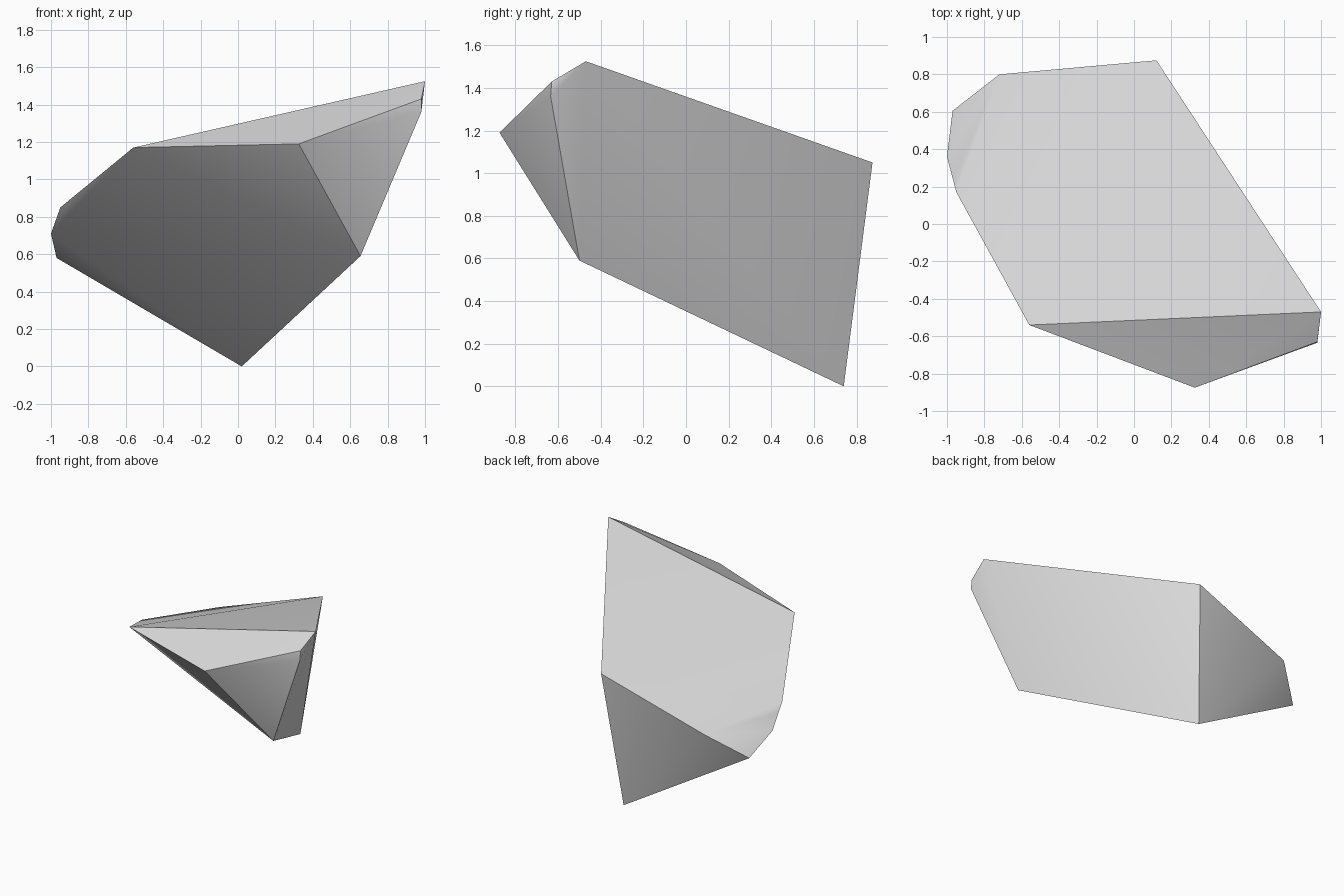
import bpy, bmesh
from math import radians

cube = bpy.data.objects.get("Cube")
if cube:
    bpy.data.objects.remove(cube, do_unlink=True)

# Plain stone material
stone = bpy.data.materials.new("stone_grey")
stone.use_nodes = True
colour = (0.71, 0.71, 0.71, 1.0)
stone.diffuse_color = colour
bsdf = next(n for n in stone.node_tree.nodes if n.type == 'BSDF_PRINCIPLED')
bsdf.inputs["Base Color"].default_value = colour

# Corners of the chipped boulder
top_rim = [(1.0, -0.47, 1.525), (-0.56, -0.54, 1.17), (0.12, 0.875, 1.05),
           (-0.72, 0.80, 0.77)]
front_corners = [(0.325, -0.875, 1.19), (0.655, -0.50, 0.59)]
foot = [(0.02, 0.74, 0.0)]
right_chips = [(-0.97, 0.605, 0.58), (-1.0, 0.36, 0.71), (-0.965, 0.25, 0.80),
               (-0.95, 0.17, 0.85), (-0.90, 0.08, 0.89)]
left_chips = [(0.98, -0.63, 1.43), (0.98, -0.635, 1.36)]

# Wrap the corners in a faceted shell
bm = bmesh.new()
for co in top_rim + front_corners + foot + right_chips + left_chips:
    bm.verts.new(co)
bmesh.ops.convex_hull(bm, input=bm.verts[:])
loose = [v for v in bm.verts if not v.link_faces]
bmesh.ops.delete(bm, geom=loose, context='VERTS')
bmesh.ops.recalc_face_normals(bm, faces=bm.faces[:])

mesh = bpy.data.meshes.new("boulder")
bm.to_mesh(mesh)
bm.free()
mesh.materials.append(stone)
boulder = bpy.data.objects.new("boulder", mesh)
bpy.context.collection.objects.link(boulder)

# Soften shallow facets, keep the main ridges sharp
bpy.ops.object.select_all(action='DESELECT')
boulder.select_set(True)
bpy.context.view_layer.objects.active = boulder
bpy.ops.object.shade_smooth_by_angle(angle=radians(35))
